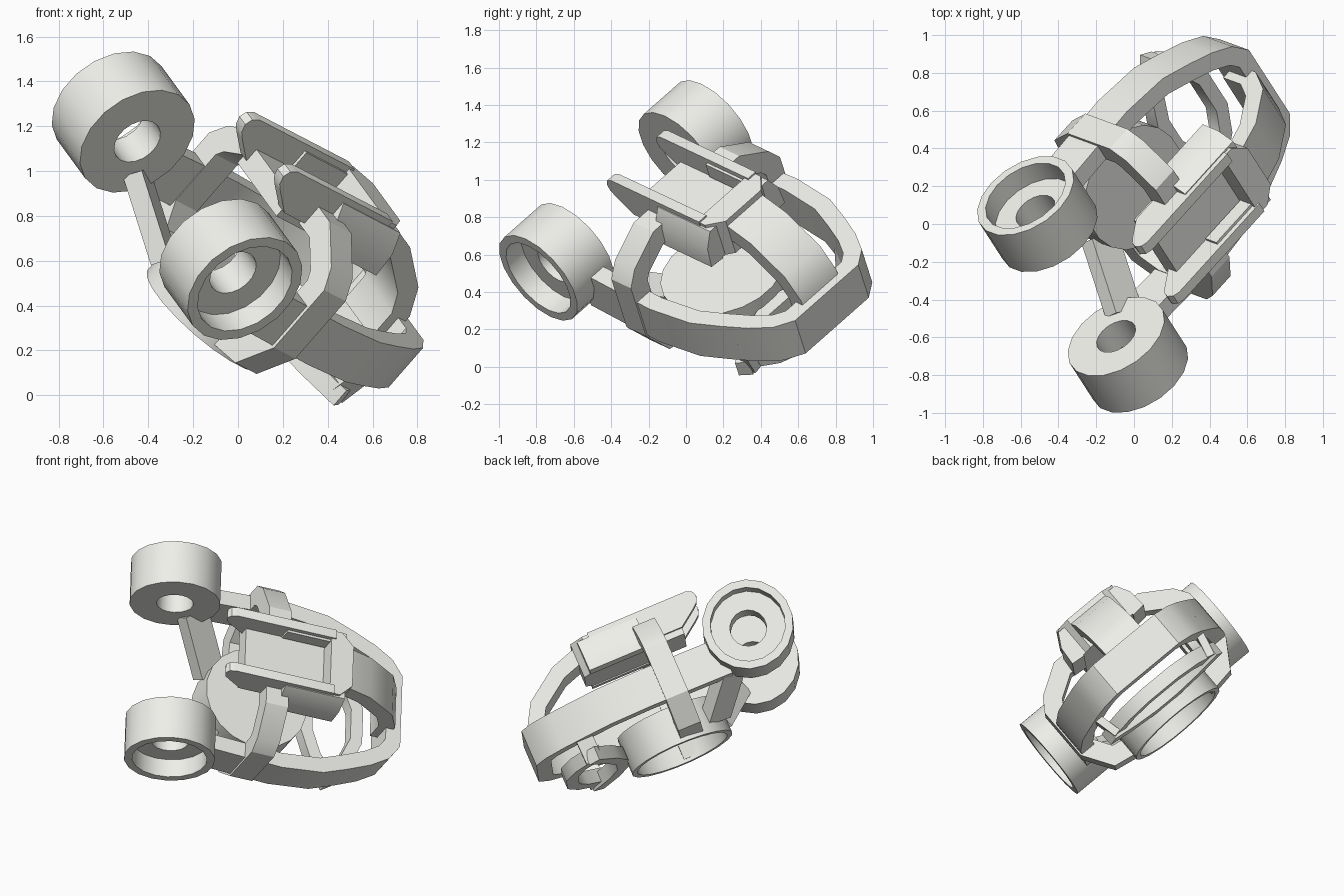
import bpy, bmesh, math
from mathutils import Matrix, Vector

if "Cube" in bpy.data.objects:
    bpy.data.objects.remove(bpy.data.objects["Cube"])

# Local frame: x runs from the eyelets to the nose, y along the eyelet axis, z out of the top
V = Vector((.634, .699, -.3295)).normalized()
U = Vector((-.435, .675, .5955)).normalized()
W = V.cross(U).normalized()
U = W.cross(V)
ORIGIN = Vector((-.272, -.32, .89))
M = Matrix((V, U, W)).transposed().to_4x4()
M.translation = ORIGIN

# Pale off-white finish shared by all parts
pale = bpy.data.materials.new('pale_finish')
pale.diffuse_color = (.86, .86, .82, 1)
pale.use_nodes = True
pale.node_tree.nodes["Principled BSDF"].inputs["Base Color"].default_value = pale.diffuse_color


def finish(name, bm):
    bmesh.ops.recalc_face_normals(bm, faces=bm.faces)
    bm.transform(M)
    me = bpy.data.meshes.new(name)
    bm.to_mesh(me)
    bm.free()
    me.materials.append(pale)
    ob = bpy.data.objects.new(name, me)
    bpy.context.collection.objects.link(ob)
    bpy.ops.object.select_all(action='DESELECT')
    ob.select_set(True)
    bpy.context.view_layer.objects.active = ob
    bpy.ops.object.shade_smooth_by_angle(angle=math.radians(30))
    return ob


def prism(name, pts, axis, lo, hi):
    """Extrude a closed 2D outline along a local axis."""
    def place(p, h):
        q = list(p)
        q.insert('xyz'.index(axis), h)
        return q
    bm = bmesh.new()
    a = [bm.verts.new(place(p, lo)) for p in pts]
    b = [bm.verts.new(place(p, hi)) for p in pts]
    bm.faces.new(a)
    bm.faces.new(b)
    for i in range(len(pts)):
        j = (i + 1) % len(pts)
        bm.faces.new((a[i], a[j], b[j], b[i]))
    return finish(name, bm)


def thick(path, t):
    """Closed outline of an open path thickened to one side."""
    P = [Vector(p) for p in path]
    off = []
    for i, p in enumerate(P):
        ns = []
        for q, r in zip(P[max(i - 1, 0):i + 1], P[max(i - 1, 0) + 1:i + 2]):
            d = (r - q).normalized()
            ns.append(Vector((d.y, -d.x)))
        n = sum(ns, Vector((0, 0))).normalized()
        off.append(p + n * t / n.dot(ns[0]))
    return [tuple(p) for p in P + off[::-1]]


def lathe(name, prof, centre, axis, sides):
    """Spin a closed (radius, height) profile about a local axis."""
    bm = bmesh.new()
    rings = []
    for i in range(sides):
        t = 2 * math.pi * (i + .5) / sides
        ring = []
        for r, h in prof:
            c, s = r * math.cos(t), r * math.sin(t)
            co = (c, h, s) if axis == 'y' else (c, s, h)
            ring.append(bm.verts.new(Vector(co) + Vector(centre)))
        rings.append(ring)
    n = len(prof)
    for i in range(sides):
        p, q = rings[i], rings[(i + 1) % sides]
        for k in range(n):
            l = (k + 1) % n
            bm.faces.new((p[k], p[l], q[l], q[k]))
    bmesh.ops.remove_doubles(bm, verts=bm.verts, dist=1e-5)
    return finish(name, bm)


def bar(name, p, q, side, wide, deep):
    """Straight bar between two local points."""
    p, q = Vector(p), Vector(q)
    d = (q - p).normalized()
    s = (Vector(side) - d * d.dot(Vector(side))).normalized()
    rot = Matrix((s, d.cross(s), d)).transposed().to_4x4()
    bm = bmesh.new()
    bmesh.ops.create_cube(bm, size=1)
    bm.transform(Matrix.Translation((p + q) / 2) @ rot @
                 Matrix.Diagonal((wide, deep, (q - p).length, 1)))
    return finish(name, bm)


# Nose band: U-shaped strip joining the two eyelets
half = [(.2, .56), (.75, .585), (1.03, .555), (1.2, .49), (1.35, .425), (1.47, .35), (1.54, .25)]
outer = half + [(x, -y) for x, y in half[::-1]]
prism('nose_band', thick(outer, .1), 'z', -.22, .02)

# Central drum: solid top, recessed underside
lathe('drum', [(0, -.22), (.34, -.22), (.34, -.46), (.305, -.46), (.305, -.29), (0, -.29)],
      (.66, 0, 0), 'z', 20)

# Lens-shaped lower loop between drum and nose
prism('lower_loop_front', thick([(1.19, .41), (1.33, .28), (1.4, .12), (1.4, -.12), (1.33, -.28),
      (1.19, -.41)], .08), 'z', -.36, -.27)
prism('lower_loop_rear', thick([(1.24, .41), (1.13, .24), (1.07, .08), (1.07, -.08), (1.13, -.24),
      (1.24, -.41)], .08), 'z', -.38, -.29)

# Channel floor, end wall and arched nose strap
prism('channel_floor', [(.36, .2), (1.0, .2), (1.0, -.2), (.36, -.2)], 'z', .2, .31)
prism('channel_end', [(.89, .22), (.96, .22), (1.04, .14), (1.04, -.14), (.96, -.22), (.89, -.22)],
      'z', .2, .43)
prism('nose_strap', thick([(.96, .42), (1.2, .34), (1.41, .19), (1.49, .05), (1.49, -.12)], .1),
      'y', -.14, .14)

for s, side in ((1, 'left'), (-1, 'right')):
    # Eyelet with a counterbore on the outer end
    lathe(side + '_eyelet', [(.115, s * .407), (.285, s * .407), (.285, s * .696), (.235, s * .696),
          (.235, s * .575), (.115, s * .575)], (0, 0, 0), 'y', 18)
    # Rail with rounded free end
    rail = [(.92, .24), (.92, .44), (.25, .44), (.215, .425), (.2, .39), (.215, .35), (.25, .32), (.36, .24)]
    prism(side + '_rail', rail, 'y', *sorted((s * .165, s * .225)))
    # Bracket wrapping round the band, from channel to drum
    hoop = [(.18, .34), (.34, .34), (.53, .22), (.59, .13), (.59, -.22), (.47, -.41), (.29, -.44)]
    prism(side + '_bracket', [(s * y, z) for y, z in thick(hoop, .12)], 'x', .5, .65)
    # Chamfered side block of the channel
    prism(side + '_channel_side', [(s * y, z) for y, z in
          thick([(.15, .41), (.23, .41), (.28, .32), (.29, .2)], .09)], 'x', .6, 1.0)
    # Strut from eyelet to drum, and blade from band to lower loop
    bar(side + '_strut', (.18, s * .46, -.15), (.39, s * .17, -.36), (1, s, 0), .19, .09)
    bar(side + '_blade', (1.21, s * .44, -.1), (1.2, s * .38, -.36), (1, 0, 0), .11, .05)
